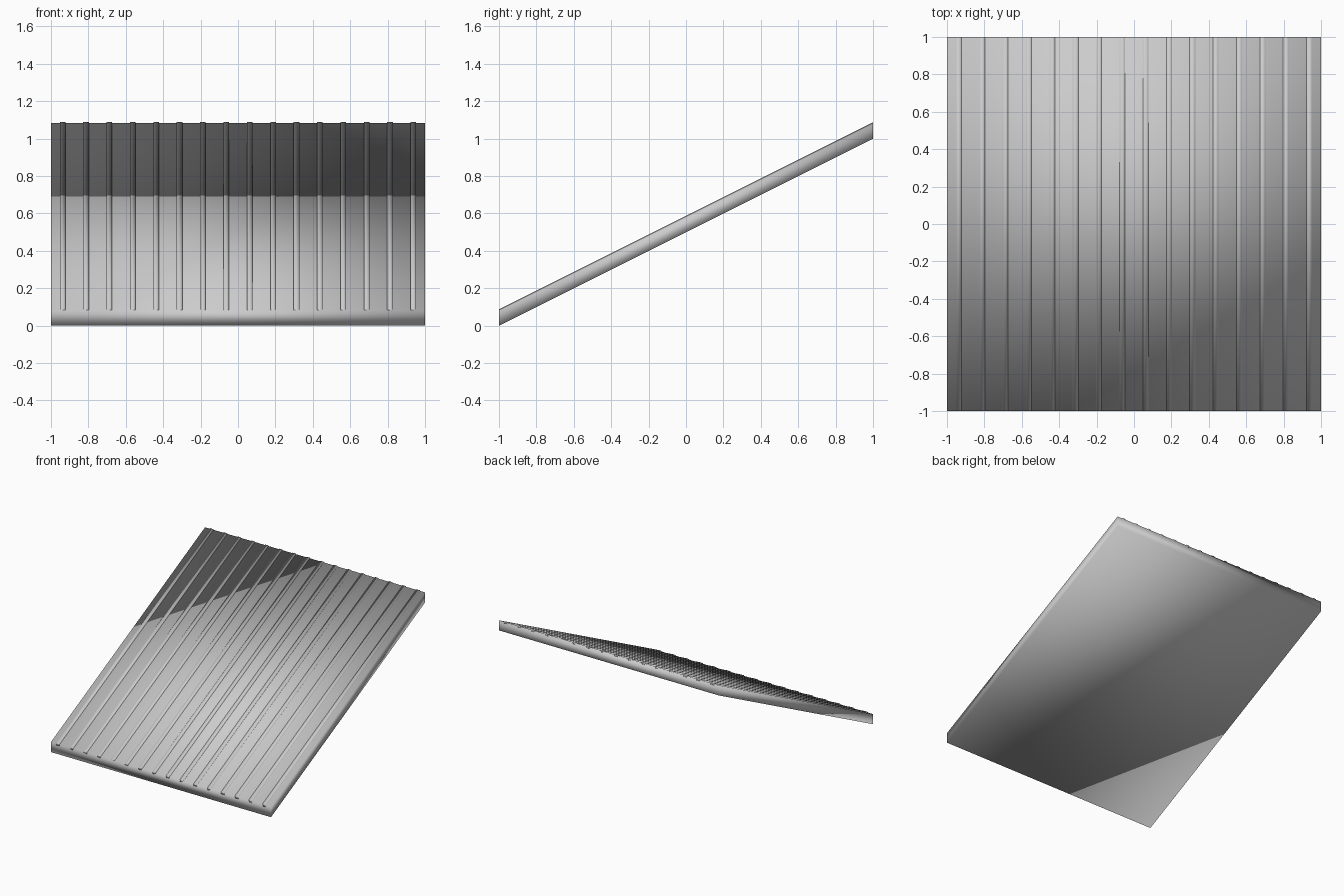
import bpy, bmesh

if "Cube" in bpy.data.objects:
    bpy.data.objects.remove(bpy.data.objects["Cube"])


def sloped_bar(name, x, width, low, high):
    """Bar rising one unit from front to back, with plumb ends."""
    bm = bmesh.new()
    bmesh.ops.create_cube(bm, size=2)
    for v in bm.verts:
        v.co.z = (high if v.co.z > 0 else low) + (v.co.y + 1) / 2
        v.co.x = x + v.co.x * width / 2
    mesh = bpy.data.meshes.new(name)
    bm.to_mesh(mesh)
    bm.free()
    mesh.shade_smooth()
    obj = bpy.data.objects.new(name, mesh)
    bpy.context.collection.objects.link(obj)
    return obj


# sloping slab
sloped_bar("ramp_slab", 0, 2, 0, 0.083)

# low grip ribs running up the slope
COUNT = 16
SPACING = 2 / COUNT
for i in range(COUNT):
    sloped_bar(f"grip_rib_{i + 1}", -1 + SPACING * (i + 0.5), 0.03, 0.07, 0.088)
